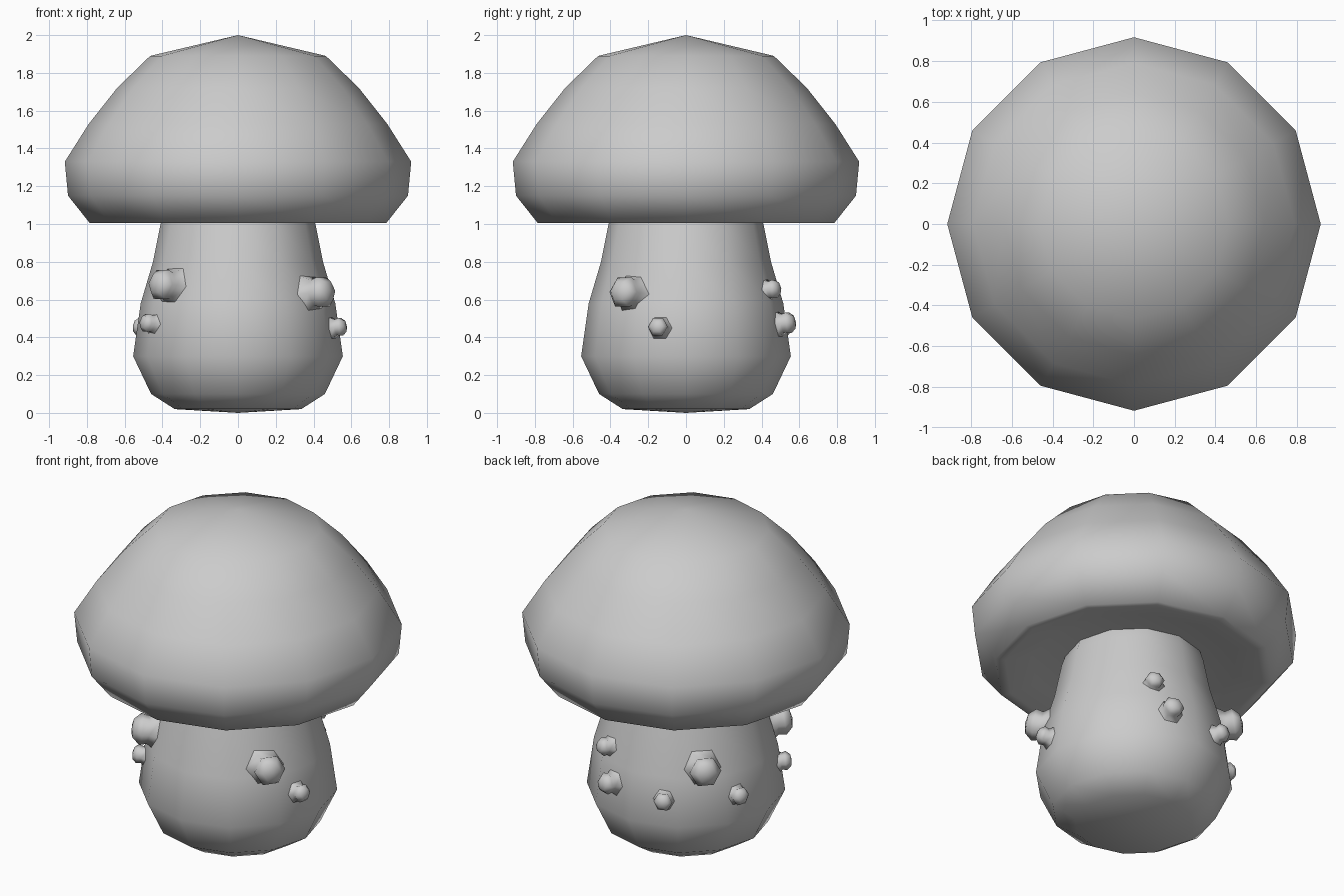
import bpy, bmesh, math
from mathutils import Vector, Matrix

if "Cube" in bpy.data.objects:
    bpy.data.objects.remove(bpy.data.objects["Cube"])


def lathe(name, profile, sides, matrix=Matrix()):
    """Revolve (radius, z) points, listed top to bottom; radius 0 makes a pole."""
    bm = bmesh.new()
    rings = []
    for r, z in profile:
        if r == 0:
            rings.append([bm.verts.new((0, 0, z))])
        else:
            rings.append([bm.verts.new((r * math.cos(2 * math.pi * i / sides),
                                        r * math.sin(2 * math.pi * i / sides), z))
                          for i in range(sides)])
    for a, b in zip(rings, rings[1:]):
        for i in range(sides):
            j = (i + 1) % sides
            if len(a) == 1:
                bm.faces.new((a[0], b[i], b[j]))
            elif len(b) == 1:
                bm.faces.new((a[i], b[0], a[j]))
            else:
                bm.faces.new((a[i], b[i], b[j], a[j]))
    for f in bm.faces:
        f.smooth = True
    bm.normal_update()
    mesh = bpy.data.meshes.new(name)
    bm.to_mesh(mesh)
    bm.free()
    obj = bpy.data.objects.new(name, mesh)
    obj.matrix_world = matrix
    bpy.context.collection.objects.link(obj)
    return obj


# Domed cap with rolled rim and shallow hollow underside
lathe("cap", [(0, 2.0), (0.465, 1.89), (0.64, 1.72), (0.79, 1.53), (0.917, 1.33),
              (0.90, 1.15), (0.785, 1.005), (0.73, 1.005), (0.58, 1.04), (0.39, 1.06)], 12)

# Bulbous stem
STEM = [(0.39, 1.06), (0.41, 1.0), (0.45, 0.8), (0.515, 0.58), (0.555, 0.30),
        (0.46, 0.10), (0.335, 0.02), (0, 0.0)]
lathe("stem", STEM, 12)


def stem_radius(z):
    for (r0, z0), (r1, z1) in zip(STEM, STEM[1:]):
        if z1 <= z <= z0:
            return r0 + (r1 - r0) * (z0 - z) / (z0 - z1)


# Knobs scattered around the stem: x, y, z, size
KNOBS = [(0.42, -0.31, 0.63, 1.0), (0.51, -0.14, 0.45, 0.6),
         (-0.40, -0.36, 0.67, 1.0), (-0.46, -0.27, 0.47, 0.6),
         (-0.375, 0.36, 0.63, 1.0), (-0.20, 0.50, 0.45, 0.6),
         (-0.49, 0.20, 0.45, 0.6), (0.23, 0.45, 0.65, 0.6),
         (0.155, 0.51, 0.47, 0.7)]
KNOB_PROFILE = [(0, 0.12), (0.055, 0.11), (0.09, 0.07), (0.08, 0.03), (0.12, -0.03)]
for n, (x, y, z, s) in enumerate(KNOBS, 1):
    out = Vector((x, y, 0)).normalized()
    pos = out * (stem_radius(z) * 0.98)
    pos.z = z
    turn = (out + Vector((0, 0, 0.15))).to_track_quat('Z', 'Y').to_matrix().to_4x4()
    lathe(f"stem_knob_{n}", [(r * s, h * s) for r, h in KNOB_PROFILE], 6,
          Matrix.Translation(pos) @ turn)
